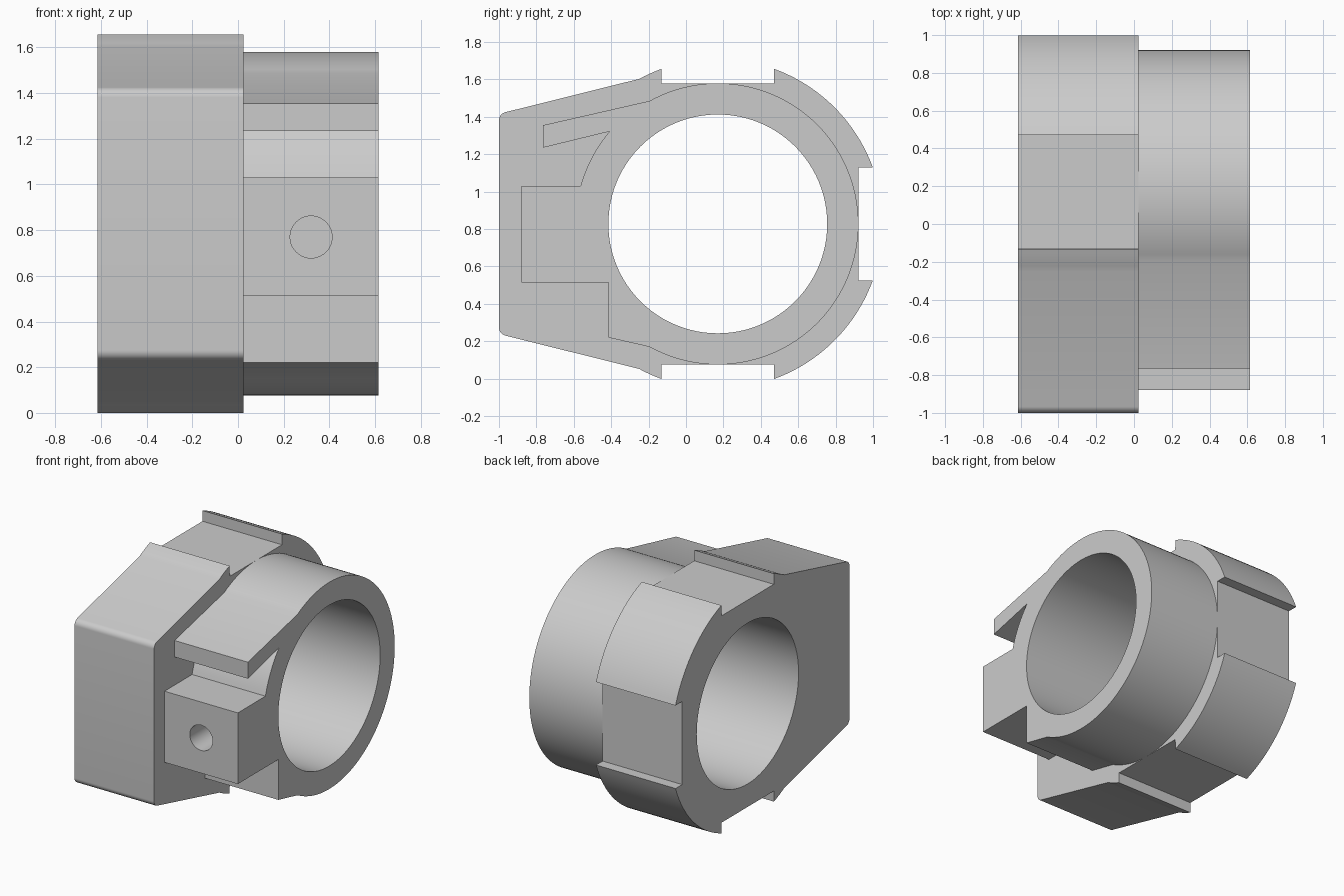
import bpy, bmesh, math

if "Cube" in bpy.data.objects:
    bpy.data.objects.remove(bpy.data.objects["Cube"])

CY, CZ = 0.17, 0.8275          # bore axis
BORE_R, RING_R, RIM_R = 0.585, 0.752, 0.882
X_BACK, X_STEP, X_END = -0.615, 0.025, 0.615

grey = bpy.data.materials.new("mid grey")
grey.use_nodes = True
grey.diffuse_color = (0.6, 0.6, 0.6, 1)
grey.node_tree.nodes["Principled BSDF"].inputs["Base Color"].default_value = (0.6, 0.6, 0.6, 1)


def arc(r, start, end, steps, cy=0.0, cz=0.0):
    """Points (y, z) along an arc, relative to the bore axis."""
    angles = [math.radians(start + (end - start) * i / steps) for i in range(steps + 1)]
    return [(cy + r * math.cos(a), cz + r * math.sin(a)) for a in angles]


def finish(obj):
    obj.data.materials.append(grey)
    bpy.ops.object.select_all(action='DESELECT')
    obj.select_set(True)
    bpy.context.view_layer.objects.active = obj
    bpy.ops.object.shade_smooth_by_angle(angle=math.radians(30))


def extrude_with_bore(name, outline, x0, x1):
    """Extrude an outline, pierced by the round bore, along x."""
    bm = bmesh.new()
    edges = []
    for loop in (outline, arc(BORE_R, 0, 360, 96)[:-1]):
        verts = [bm.verts.new((x0, CY + y, CZ + z)) for y, z in loop]
        edges += [bm.edges.new((verts[i - 1], verts[i])) for i in range(len(verts))]
    bmesh.ops.triangle_fill(bm, edges=edges, use_beauty=True, normal=(1, 0, 0))
    result = bmesh.ops.extrude_face_region(bm, geom=bm.faces[:], use_keep_orig=True)
    moved = [g for g in result["geom"] if isinstance(g, bmesh.types.BMVert)]
    bmesh.ops.translate(bm, verts=moved, vec=(x1 - x0, 0, 0))
    bmesh.ops.recalc_face_normals(bm, faces=bm.faces[:])
    mesh = bpy.data.meshes.new(name)
    bm.to_mesh(mesh)
    bm.free()
    obj = bpy.data.objects.new(name, mesh)
    bpy.context.collection.objects.link(obj)
    return obj


# Notched plate: upper half of the outline, mirrored below the axis
upper = [(RING_R, 0.3025)]
upper += arc(RIM_R, 20, 70, 20)
upper += [(0.3, RING_R), (-0.3, RING_R)]
upper += arc(RIM_R, 110, 118.5, 4)
upper += arc(0.045, 104, 180, 8, -0.955 - CY, 1.381 - CZ)
plate_outline = upper + [(y, -z) for y, z in reversed(upper)]
plate = extrude_with_bore("notched_plate", plate_outline, X_BACK, X_STEP)
finish(plate)

# Collar with the upper tongue and the front lug
collar_outline = arc(RING_R, -119, 119, 80)
collar_outline += [(-0.765 - CY, 1.355 - CZ), (-0.765 - CY, 1.235 - CZ)]
collar_outline += arc(0.761, 139.5, 164.5, 10)
collar_outline += [(y - CY, z - CZ) for y, z in
                   ((-0.88, 1.03), (-0.88, 0.513), (-0.415, 0.513), (-0.415, 0.22))]
collar = extrude_with_bore("collar_with_lug", collar_outline, X_STEP, X_END)

# Blind hole in the front of the lug
bpy.ops.mesh.primitive_cylinder_add(vertices=40, radius=0.092, depth=0.7,
                                    location=(0.32, -0.9, 0.77),
                                    rotation=(math.pi / 2, 0, 0))
drill = bpy.context.object
drill.name = "lug_hole_cutter"
drill.hide_render = True
cut = collar.modifiers.new("lug_hole", 'BOOLEAN')
cut.operation = 'DIFFERENCE'
cut.solver = 'EXACT'
cut.object = drill
bpy.ops.object.select_all(action='DESELECT')
collar.select_set(True)
bpy.context.view_layer.objects.active = collar
bpy.ops.object.modifier_apply(modifier=cut.name)
bpy.data.objects.remove(drill)
finish(collar)
